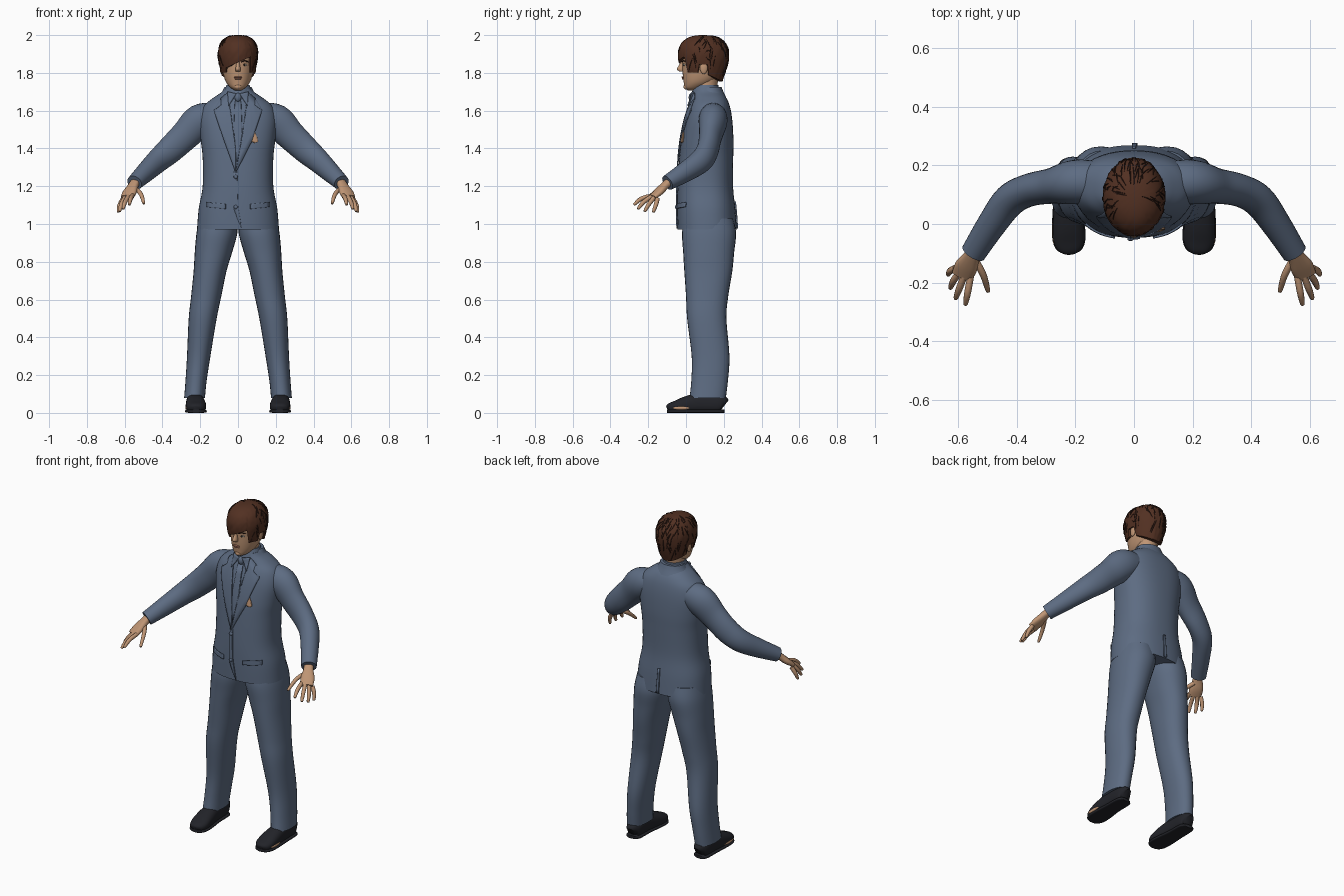
import bpy, bmesh, math, random
from mathutils import Vector, Matrix
from mathutils.bvhtree import BVHTree

if "Cube" in bpy.data.objects:
    bpy.data.objects.remove(bpy.data.objects["Cube"])
random.seed(4)


def material(name, *rgb):
    m = bpy.data.materials.new(name)
    m.use_nodes = True
    m.diffuse_color = (*rgb, 1)
    m.node_tree.nodes["Principled BSDF"].inputs["Base Color"].default_value = (*rgb, 1)
    return m


SUIT = material("slate blue cloth", .11, .15, .225)
SKIN = material("skin", .52, .30, .175)
HAIR = material("brown hair", .085, .03, .016)
STRAND = material("dark brown strands", .03, .012, .008)
SHOE = material("black leather", .016, .017, .022)
LIP = material("lips", .36, .15, .10)
WHITE = material("eye white", .6, .56, .5)
IRIS = material("dark iris", .02, .015, .012)


def finish(bm, name, mat, angle=45):
    bmesh.ops.recalc_face_normals(bm, faces=bm.faces[:])
    me = bpy.data.meshes.new(name)
    bm.to_mesh(me)
    bm.free()
    me.materials.append(mat)
    me.shade_smooth()
    me.set_sharp_from_angle(angle=math.radians(angle))
    ob = bpy.data.objects.new(name, me)
    bpy.context.collection.objects.link(ob)
    return ob


def spline(keys, steps):
    """Catmull-Rom through tuples of numbers."""
    out = []
    for i in range(len(keys) - 1):
        a, b, c, d = (keys[min(max(j, 0), len(keys) - 1)] for j in range(i - 1, i + 3))
        for s in range(steps):
            t = s / steps
            out.append([.5 * (2 * q + (r - p) * t + (2 * p - 5 * q + 4 * r - w) * t * t
                              + (3 * q - p - 3 * r + w) * t ** 3)
                        for p, q, r, w in zip(a, b, c, d)])
    return out + [list(keys[-1])]


def loft(name, paths, mat, n=28, steps=5, along=False, power=2.0, floor=None):
    """Skin rings (x, y, z, half width, half depth); level or square to the path."""
    bm = bmesh.new()
    for keys in paths:
        ks = spline(keys, steps)
        pts = [Vector(k[:3]) for k in ks]
        rings = []
        for i, k in enumerate(ks):
            u, v = Vector((1, 0, 0)), Vector((0, 1, 0))
            if along:
                t = pts[min(i + 1, len(pts) - 1)] - pts[max(i - 1, 0)]
                u = t.cross(Vector((0, 0, 1))).normalized()
                v = u.cross(t).normalized()
            ring = []
            for j in range(n):
                c, s = (f(math.tau * j / n) for f in (math.cos, math.sin))
                c, s = (math.copysign(abs(q) ** (2 / power), q) for q in (c, s))
                p = pts[i] + u * c * max(k[3], .001) + v * s * max(k[4], .001)
                if floor is not None:
                    p.z = max(p.z, floor)
                ring.append(bm.verts.new(p))
            rings.append(ring)
        for r, q in zip(rings, rings[1:]):
            for j in range(n):
                bm.faces.new((r[j], r[(j + 1) % n], q[(j + 1) % n], q[j]))
        bm.faces.new(rings[0])
        bm.faces.new(rings[-1])
    return finish(bm, name, mat)


def ball(name, mat, at, size):
    bm = bmesh.new()
    bmesh.ops.create_uvsphere(bm, u_segments=16, v_segments=10, radius=1)
    bmesh.ops.transform(bm, matrix=Matrix.Translation(at) @ Matrix.Diagonal((*size, 1)), verts=bm.verts)
    return finish(bm, name, mat)


def flip(keys, s):
    return [(k[0] * s, *k[1:]) for k in keys]


SIDES = (("left", 1), ("right", -1))

# Jacket body
jacket = loft("jacket", [[
    (0, .112, .97, .217, .157), (0, .107, 1.08, .208, .154), (0, .102, 1.2, .187, .147),
    (0, .107, 1.35, .187, .143), (0, .113, 1.45, .198, .138), (0, .12, 1.55, .205, .125),
    (0, .125, 1.62, .185, .108), (0, .125, 1.665, .135, .09), (0, .115, 1.695, .09, .076),
    (0, .11, 1.715, .07, .066)]], SUIT, n=48, power=2.35)
TREE = BVHTree.FromPolygons([v.co for v in jacket.data.vertices],
                            [p.vertices for p in jacket.data.polygons])


def patch(name, outline, mat=SUIT, off=.004, back=False):
    """Thin plate laid on the jacket, drawn as an x-z outline."""
    d = -1 if back else 1
    bm = bmesh.new()
    bm.faces.new([bm.verts.new((x, 0, z)) for x, z in outline])
    bmesh.ops.triangulate(bm, faces=bm.faces[:])
    bmesh.ops.subdivide_edges(bm, edges=bm.edges[:], cuts=5, use_grid_fill=True)
    for v in bm.verts:
        hit = TREE.ray_cast(Vector((v.co.x, -d, v.co.z)), Vector((0, d, 0)))[0]
        v.co.y = (hit.y if hit else .05) - d * off
    ob = finish(bm, name, mat)
    mod = ob.modifiers.new("thickness", "SOLIDIFY")
    mod.thickness, mod.offset = .007, 0
    return ob


# Jacket and shirt front
loft("shirt_collar", [[(0, .105, 1.68, .078, .078), (0, .105, 1.71, .07, .07),
                       (0, .11, 1.735, .062, .062)]], SUIT)
loft("jacket_collar", [[(0, .128, 1.67, .108, .085), (0, .128, 1.70, .084, .07),
                        (0, .132, 1.725, .072, .056)]], SUIT)
patch("tie", [(-.016, 1.65), (.016, 1.65), (.022, 1.5), (.004, 1.33), (-.008, 1.33), (-.022, 1.5)])
ball("tie_knot", SUIT, (0, .028, 1.67), (.018, .014, .024))
for side, s in SIDES:
    patch(side + "_lapel", [(s * x, z) for x, z in (
        (.055, 1.695), (.09, 1.665), (.088, 1.63), (.128, 1.60), (.07, 1.43),
        (s * -.012, 1.27), (.012, 1.4), (.04, 1.6))], off=.006)
    patch(side + "_shirt_collar_point", [(s * x, z) for x, z in (
        (.008, 1.69), (.055, 1.70), (.05, 1.625))], off=.012)
    patch(side + "_pocket_flap", [(s * x, z) for x, z in (
        (.065, 1.105), (.165, 1.115), (.165, 1.09), (.065, 1.08))])
patch("front_overlap", [(-.022, 1.28), (-.005, 1.28), (.0, 1.1), (.02, .975), (-.004, 1.03), (-.022, 1.08)], off=.003)
patch("back_vent", [(-.006, 1.12), (.006, 1.12), (.012, .975), (-.006, .975)], back=True)
patch("pocket_square", [(.085, 1.492), (.072, 1.46), (.07, 1.437), (.088, 1.43), (.106, 1.435), (.1, 1.46)], SKIN)
for i, z in enumerate((1.25, 1.09)):
    ball("button_%d" % (i + 1), SUIT, (-.012, -.051, z), (.011, .007, .011))

ARM = [(.11, .143, 1.57, .07, .07), (.2, .143, 1.545, .076, .09), (.28, .13, 1.468, .061, .079),
       (.36, .115, 1.392, .056, .072), (.425, .08, 1.335, .056, .064), (.485, 0, 1.278, .05, .054),
       (.548, -.098, 1.218, .043, .041)]
PALM = [(.535, -.075, 1.235, .026, .022), (.553, -.11, 1.205, .028, .02),
        (.572, -.145, 1.17, .039, .019), (.588, -.178, 1.142, .036, .013)]
FINGERS = [((.558, -.18, 1.15), (.568, -.235, 1.135), (.575, -.272, 1.105)),
           ((.58, -.178, 1.148), (.597, -.222, 1.118), (.608, -.252, 1.083)),
           ((.598, -.168, 1.14), (.617, -.195, 1.107), (.626, -.217, 1.07)),
           ((.608, -.15, 1.135), (.627, -.16, 1.1), (.634, -.172, 1.066)),
           ((.54, -.125, 1.185), (.514, -.175, 1.158), (.499, -.226, 1.112))]
LEG = [(.105, .12, 1.03, .1, .13), (.112, .122, .95, .108, .143), (.13, .12, .85, .099, .135),
       (.148, .118, .75, .087, .127), (.168, .112, .62, .08, .112), (.187, .11, .5, .074, .104),
       (.208, .13, .3, .062, .1), (.222, .125, .17, .056, .097), (.23, .115, .08, .055, .096)]
SHOE_TOP = [(.226, .203, .04, .02, .03), (.227, .18, .05, .042, .05), (.227, .08, .052, .046, .055),
            (.224, .0, .042, .053, .045), (.222, -.055, .032, .053, .032),
            (.222, -.088, .026, .04, .024), (.222, -.1, .022, .018, .014)]
for side, s in SIDES:
    loft(side + "_sleeve", [flip(ARM, s)], SUIT, along=True)
    loft(side + "_palm", [flip(PALM, s)], SKIN, n=16, along=True, power=2.4)
    # Fingers, tapered and rounded at the tip
    digits = []
    for a, b, c in FINGERS:
        tip = Vector(c) + (Vector(c) - Vector(b)).normalized() * .005
        digits.append(flip([(*a, .0115, .012), (*b, .0115, .0115), (*c, .008, .008), (*tip, .003, .003)], s))
    loft(side + "_fingers", digits, SKIN, n=10, steps=4, along=True)
    loft(side + "_trouser_leg", [flip(LEG, s)], SUIT, power=2.2)
    loft(side + "_shoe", [flip(SHOE_TOP, s)], SHOE, along=True, power=2.4, floor=.004)
    sole = [(x, y, .009, a + .003, .009) for x, y, z, a, b in SHOE_TOP]
    loft(side + "_shoe_sole", [flip(sole, s)], SHOE, along=True, power=4)
    ball(side + "_shoe_opening", SKIN, (s * .273, -.025, .026), (.006, .045, .009))

# Head
loft("neck", [[(0, .11, 1.66, .062, .062), (0, .105, 1.72, .056, .06), (0, .11, 1.79, .058, .065)]], SKIN)
loft("head", [[(0, .035, 1.708, .018, .026), (0, .045, 1.722, .04, .052), (0, .068, 1.75, .063, .08),
               (0, .085, 1.79, .077, .102), (0, .092, 1.84, .084, .112), (0, .094, 1.89, .086, .116),
               (0, .094, 1.94, .072, .1), (0, .094, 1.98, .03, .04)]], SKIN, n=36, power=2.1)
loft("nose", [[(0, -.014, 1.868, .007, .008), (0, -.021, 1.845, .009, .014),
               (0, -.026, 1.82, .014, .022), (0, -.021, 1.807, .012, .014)]], SKIN, n=14)
ball("upper_lip", LIP, (0, -.015, 1.777), (.021, .009, .005))
ball("lower_lip", LIP, (0, -.013, 1.769), (.018, .009, .005))
ball("chin", SKIN, (0, .004, 1.727), (.021, .018, .016))
for side, s in SIDES:
    ball(side + "_eye", WHITE, (s * .034, -.007, 1.843), (.014, .007, .006))
    ball(side + "_iris", IRIS, (s * .033, -.012, 1.843), (.006, .004, .006))
    loft(side + "_eyebrow", [flip([(.016, -.018, 1.857, .003, .003), (.035, -.014, 1.864, .004, .004),
                                   (.055, .003, 1.858, .002, .002)], s)], STRAND, n=8, along=True)
    ball(side + "_ear", SKIN, (s * .087, .094, 1.825), (.009, .02, .031))


# Hair: a cap whose lower edge forms the fringe, sideburns and nape
def hem_height(a):
    c, s = math.cos(a), math.sin(a)
    if s < -.74:
        return 1.856 + .045 * c
    if s < -.2:
        return 1.803
    return 1.845 if s < .2 else 1.80 - .045 * s


def hair_point(a, v, grow=1.0):
    low = hem_height(a)
    z = low + (2 - low) * math.sin(v * math.pi / 2)
    if z > 1.89:
        f = max(0, 1 - ((z - 1.89) / .11) ** 2.5) ** (1 / 2.5)
    else:
        f = 1 - .25 * ((1.89 - z) / .135) ** 1.5
    f *= grow
    return Vector((.106 * f * math.cos(a), .092 + .134 * f * math.sin(a), z))


bm = bmesh.new()
N, ROWS = 72, 16
rows = []
for r in range(-1, ROWS):
    row = []
    for j in range(N):
        grow = .8 if r < 0 else 1 + random.uniform(-.018, .018)
        row.append(bm.verts.new(hair_point(math.tau * j / N, max(r, 0) / ROWS, grow)))
    rows.append(row)
for low, high in zip(rows, rows[1:]):
    for j in range(N):
        bm.faces.new((low[j], low[(j + 1) % N], high[(j + 1) % N], high[j]))
top = bm.verts.new((0, .092, 2))
for j in range(N):
    bm.faces.new((rows[-1][j], rows[-1][(j + 1) % N], top))
finish(bm, "hair", HAIR)

# Loose strands over the back, sides and crown
locks = []
for i in range(90):
    a, v = random.uniform(-.5, math.pi + .5), random.uniform(.15, .92)
    drift, drop = random.uniform(-.3, .3), random.uniform(.12, .25)
    keys = []
    for t, w in ((0, .0012), (.5, .0028), (1, .001)):
        p = hair_point(a + drift * t, max(v - drop * t, 0), 1.012)
        keys.append((*p, w, w))
    locks.append(keys)
loft("hair_strands", locks, STRAND, n=5, steps=3, along=True)
